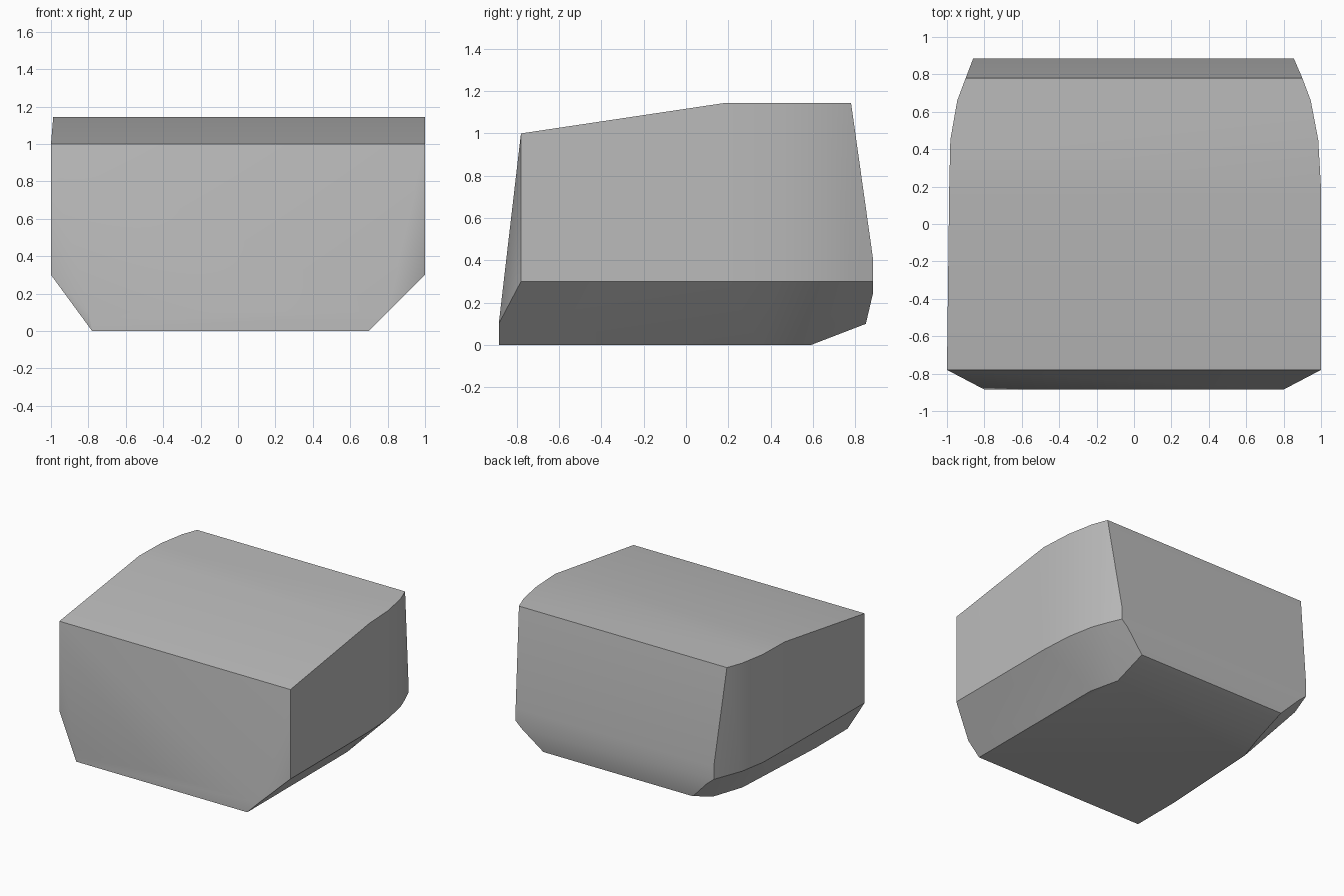
import bpy
import bmesh
import math

default_cube = bpy.data.objects.get("Cube")
if default_cube:
    bpy.data.objects.remove(default_cube, do_unlink=True)

# Main levels of the block
TOP, FRONT_TOP, CHAMFER_TOP = 1.145, 1.0, 0.3
FRONT, BACK, RIDGE = -0.78, 0.885, 0.19

# Half widths of the walls along the depth: left wall, right wall
wall_outline = [
    # depth, left, right
    (FRONT, 1.0, 1.0),
    (RIDGE, 1.0, 0.988),
    (0.45, 0.985, 0.982),
    (0.66, 0.945, 0.945),
    (0.78, 0.9, 0.9),
]

# Half widths of the flat base along the depth
base_outline = [
    (-BACK, 0.7, 0.78),
    (-0.49, 0.7, 0.78),
    (0.35, 0.7, 0.735),
    (0.59, 0.645, 0.655),
]


def across(bm, left, right, depth, height):
    """Add a matching pair of corners on the left and right sides."""
    for x in (left, -right):
        bm.verts.new((x, depth, height))


def roof_height(depth):
    """Roof slopes up from the front edge to the ridge, then stays level."""
    rise = min(1.0, (depth - FRONT) / (RIDGE - FRONT))
    return FRONT_TOP + (TOP - FRONT_TOP) * rise


def make_material(name, colour):
    mat = bpy.data.materials.new(name)
    mat.use_nodes = True
    mat.diffuse_color = colour
    bsdf = next(n for n in mat.node_tree.nodes if n.type == 'BSDF_PRINCIPLED')
    bsdf.inputs["Base Color"].default_value = colour
    return mat


bm = bmesh.new()

# Walls and roof
for depth, left, right in wall_outline:
    across(bm, left, right, depth, CHAMFER_TOP)
    across(bm, left, right, depth, roof_height(depth))

# Flat base
for depth, left, right in base_outline:
    across(bm, left, right, depth, 0.0)

# Front lower lip and sloping back wall with its bevelled foot
across(bm, 0.8, 0.8, -BACK, 0.1)
across(bm, 0.855, 0.86, BACK, 0.4)
across(bm, 0.855, 0.86, BACK, CHAMFER_TOP)
across(bm, 0.8, 0.8, BACK, 0.25)
across(bm, 0.64, 0.655, 0.85, 0.1)

# Skin the corners into one closed block and drop unused points
hull = bmesh.ops.convex_hull(bm, input=bm.verts[:])
bmesh.ops.delete(bm, geom=[v for v in bm.verts if not v.link_faces], context='VERTS')
bmesh.ops.dissolve_limit(bm, angle_limit=math.radians(0.5),
                         verts=bm.verts[:], edges=bm.edges[:])
bmesh.ops.recalc_face_normals(bm, faces=bm.faces[:])

mesh = bpy.data.meshes.new("faceted_block")
bm.to_mesh(mesh)
bm.free()
mesh.materials.append(make_material("light_grey", (0.5, 0.5, 0.5, 1.0)))
block = bpy.data.objects.new("faceted_block", mesh)
bpy.context.collection.objects.link(block)

# Smooth shading with sharp corners
bpy.ops.object.select_all(action='DESELECT')
block.select_set(True)
bpy.context.view_layer.objects.active = block
bpy.ops.object.shade_smooth_by_angle(angle=math.radians(30))
